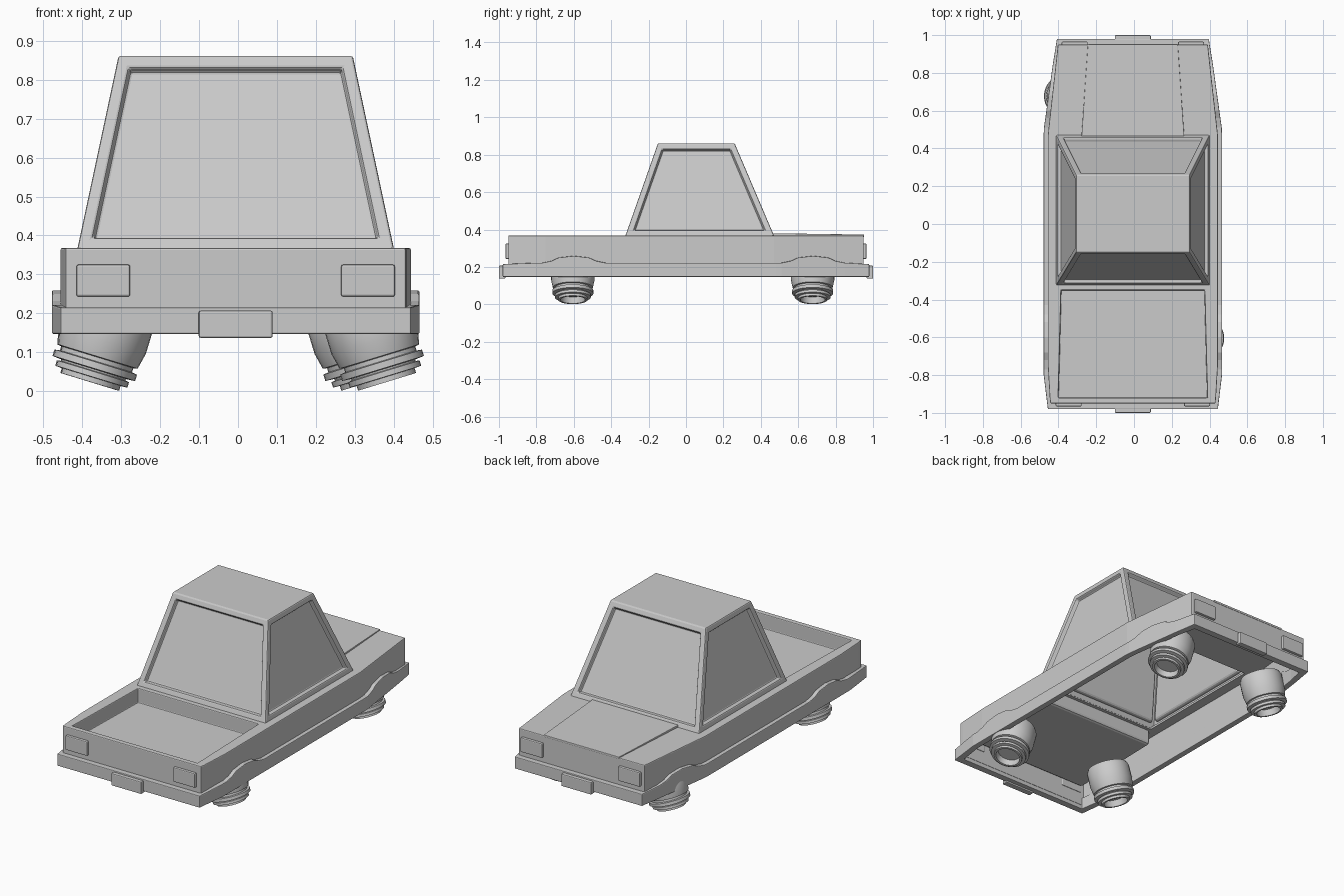
import bpy, bmesh
from math import sin, cos, pi, radians
from mathutils import Matrix, Vector

if "Cube" in bpy.data.objects:
    bpy.data.objects.remove(bpy.data.objects["Cube"])

CX = -0.006  # body centre line


def finish(bm, name, bevel=0, thick=0, smooth=False, recalc=True):
    bmesh.ops.remove_doubles(bm, verts=bm.verts, dist=0.0001)
    if recalc:
        bmesh.ops.recalc_face_normals(bm, faces=bm.faces)
    me = bpy.data.meshes.new(name)
    bm.to_mesh(me)
    bm.free()
    ob = bpy.data.objects.new(name, me)
    bpy.context.collection.objects.link(ob)
    if bevel:
        m = ob.modifiers.new("bevel", 'BEVEL')
        m.width, m.segments, m.limit_method = bevel, 2, 'ANGLE'
    if thick:
        m = ob.modifiers.new("shell", 'SOLIDIFY')
        m.thickness, m.offset = thick, -1
    if smooth:
        bpy.context.view_layer.objects.active = ob
        ob.select_set(True)
        bpy.ops.object.shade_smooth_by_angle(angle=radians(30))
        ob.select_set(False)
    return ob


def box(name, x, y, z, sx, sy, sz, bevel=0.005):
    bm = bmesh.new()
    bmesh.ops.create_cube(bm, size=1, matrix=Matrix.Translation((x + CX, y, z))
                          @ Matrix.Diagonal((sx, sy, sz, 1)))
    return finish(bm, name, bevel)


def quad(bm, *pts):
    bm.faces.new([bm.verts.new(p) for p in pts])


# Body shell: deck cells between stations (y, outer half width, inner half width)
stations = [(-0.95, .437, .395), (-0.92, .44, .395), (-0.75, .45, .39),
            (-0.35, .45, .38), (-0.32, .45, .38), (0.47, .45, .38), (0.95, .397, .35)]
TOP, LOW, FLOOR = 0.368, 0.17, 0.285
bm = bmesh.new()
for i in range(len(stations) - 1):
    (y0, o0, n0), (y1, o1, n1) = stations[i:i + 2]
    for s in (-1, 1):
        a, b = CX + s * o0, CX + s * o1
        c, d = CX + s * n0, CX + s * n1
        deck = [(a, y0, TOP), (b, y1, TOP), (d, y1, TOP), (c, y0, TOP)]
        wall = [(a, y0, LOW), (b, y1, LOW), (b, y1, TOP), (a, y0, TOP)]
        inner = [(c, y0, TOP), (d, y1, TOP), (d, y1, FLOOR), (c, y0, FLOOR)]
        for q in (deck, wall) + ((inner,) if i in (1, 2) else ()):
            quad(bm, *(q if s < 0 else q[::-1]))
    if i != 4:  # open under the cab
        z = FLOOR if i in (1, 2) else TOP
        quad(bm, (CX - n0, y0, z), (CX - n1, y1, z), (CX + n1, y1, z), (CX + n0, y0, z))
for y, w in ((-0.92, .395), (-0.35, .38)):  # bed end walls
    quad(bm, (CX - w, y, TOP), (CX + w, y, TOP), (CX + w, y, FLOOR), (CX - w, y, FLOOR))
for y, o, n in (stations[0], stations[-1]):  # front and rear walls
    t = [(CX + x, y, TOP) for x in (-o, -n, n, o)]
    quad(bm, (CX - o, y, LOW), (CX + o, y, LOW), *t[::-1])
bmesh.ops.remove_doubles(bm, verts=bm.verts, dist=0.0001)
bmesh.ops.recalc_face_normals(bm, faces=bm.faces)
probe = max(bm.faces, key=lambda f: f.calc_center_median().z + 0.01 * f.normal.z)
deck_up = sum(f.normal.z for f in bm.faces if abs(f.normal.z) > 0.9)
if deck_up < 0:
    bmesh.ops.reverse_faces(bm, faces=bm.faces)
finish(bm, "body_shell", bevel=0.005, thick=0.012, recalc=False)

# Raised hood panel
bm = bmesh.new()
lo = [(-.272, .465), (.272, .465), (.238, .952), (-.238, .952)]
v = [bm.verts.new((CX + x, y, 0.36)) for x, y in lo]
r = bmesh.ops.extrude_face_region(bm, geom=[bm.faces.new(v)])
for e in r['geom']:
    if isinstance(e, bmesh.types.BMVert):
        e.co.z = 0.380 if e.co.y < 0.6 else 0.373
finish(bm, "hood_panel", bevel=0.003)

# Cab: tapered box with recessed windows, open underneath
bm = bmesh.new()
base = [bm.verts.new((CX + x, y, 0.364)) for x, y in
        ((-.407, -.325), (.407, -.325), (.407, .472), (-.407, .472))]
roof = [bm.verts.new((CX + x, y, 0.861)) for x, y in
        ((-.301, -.15), (.301, -.15), (.301, .26), (-.301, .26))]
bm.faces.new(roof)
sides = [bm.faces.new((base[i], base[(i + 1) % 4], roof[(i + 1) % 4], roof[i])) for i in range(4)]
bm.normal_update()
bmesh.ops.inset_individual(bm, faces=sides, thickness=0.032, use_even_offset=True)
bmesh.ops.inset_individual(bm, faces=sides, thickness=0.005, depth=-0.022, use_even_offset=True)
finish(bm, "cab", bevel=0.006, thick=0.008, recalc=False)

# Lower belt and bumpers, with a bump over each thruster
half = [(.45, -.98, .215), (.472, -.8, .222)]
for cy in (-0.6, 0.68):
    for dy, z in ((-.17, .222), (-.12, .232), (-.08, .25), (0, .259), (.08, .25), (.12, .232), (.17, .222)):
        y = cy + dy
        half.append((.472 if y < .5 else .472 - (y - .5) * .14, y, z))
    if cy < 0:
        half.append((.472, .48, .222))
half.append((.402, .98, .215))
loop = half + [(-x, y, z) for x, y, z in reversed(half)]
bm = bmesh.new()
rings = []
for x, y, z in loop:
    xi = x - 0.035 * (1 if x > 0 else -1)
    yi = y * (0.94 / 0.98) if abs(y) > 0.9 else y
    rings.append([bm.verts.new(p) for p in ((x + CX, y, .147), (x + CX, y, z),
                                            (xi + CX, yi, z), (xi + CX, yi, .147))])
for i, a in enumerate(rings):
    b = rings[(i + 1) % len(rings)]
    for j in range(4):
        bm.faces.new((a[j], b[j], b[(j + 1) % 4], a[(j + 1) % 4]))
finish(bm, "lower_belt", bevel=0.004)

# Lights and plates at both ends
for end, y, x in (("front", -1, .34), ("rear", 1, .308)):
    for side, s in (("left", -1), ("right", 1)):
        box(f"{end}_light_{side}", s * x, y * .95, .284, .138, .03, .082)
    box(f"{end}_plate", 0, y * .983, .172, .19, .034, .07)

# Thrusters: ringed nozzles turned around a tilted axis, (radius, height above nozzle end)
profile = [(0, .21), (.106, .21), (.116, .19), (.116, .11), (.107, .068), (.096, .066),
           (.096, .055), (.110, .053), (.110, .036), (.086, .034), (.086, .03), (.096, .028),
           (.096, .014), (.078, .013), (.078, 0), (.066, 0), (.062, .035), (0, .035)]
for name, x, y, s in (("front_left", -.38, -.605, -1), ("front_right", .383, -.605, 1),
                      ("rear_left", -.382, .677, -1), ("rear_right", .34, .677, 1)):
    bm = bmesh.new()
    N = 32
    rows = [[bm.verts.new((r * cos(2 * pi * k / N), r * sin(2 * pi * k / N), h))
             for k in range(N)] for r, h in profile]
    for a, b in zip(rows, rows[1:]):
        for k in range(N):
            n = (k + 1) % N
            bm.faces.new((a[k], b[k], b[n], a[n]))
    bmesh.ops.transform(bm, verts=bm.verts, matrix=Matrix.Translation((x, y, .024))
                        @ Matrix.Rotation(radians(-17 * s), 4, 'Y'))
    bmesh.ops.dissolve_degenerate(bm, edges=bm.edges, dist=0.0001)
    finish(bm, name + "_thruster", smooth=True)
